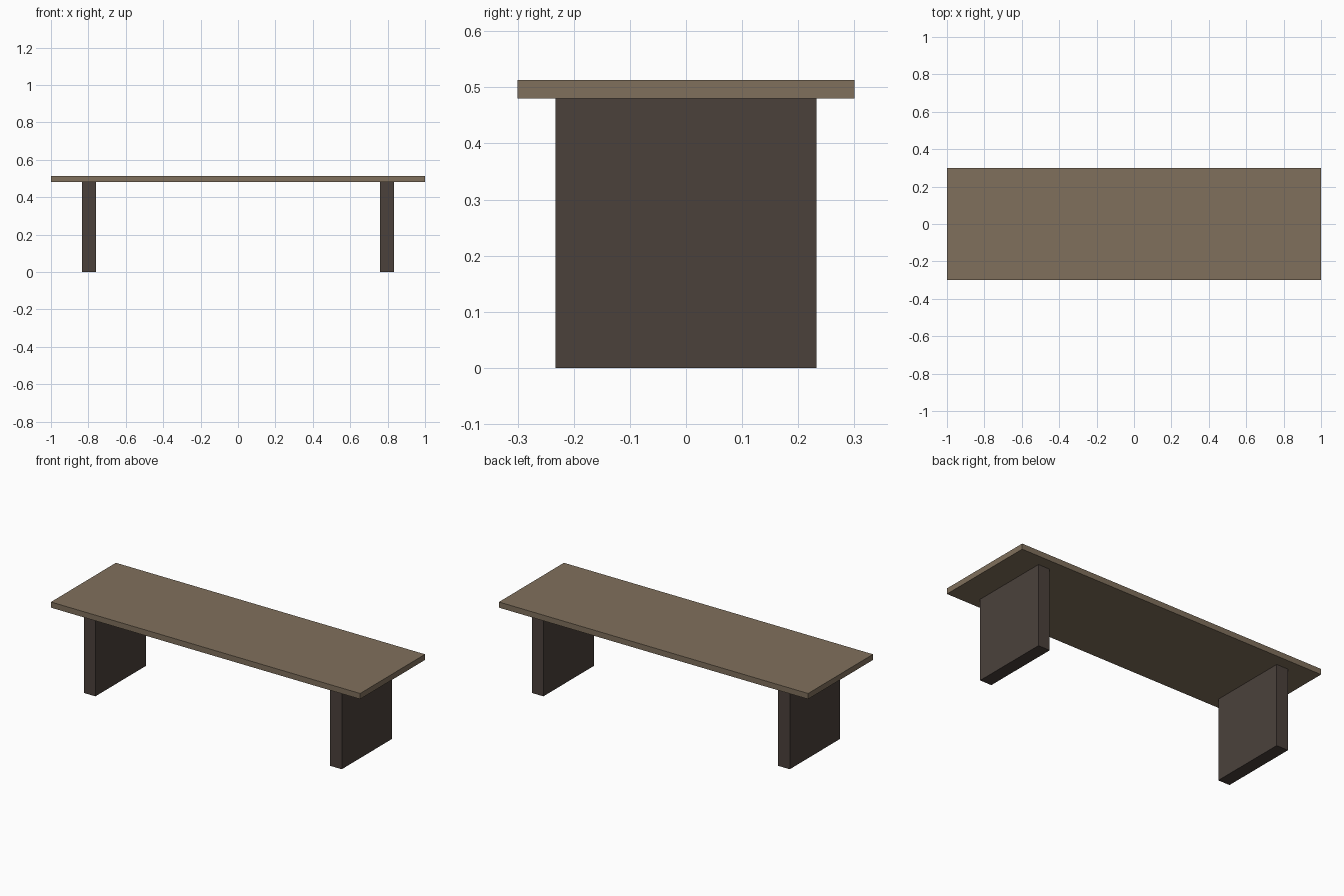
import bpy

# Remove the default cube
default_cube = bpy.data.objects.get("Cube")
if default_cube:
    bpy.data.objects.remove(default_cube, do_unlink=True)


def make_material(name, color):
    mat = bpy.data.materials.new(name)
    mat.use_nodes = True
    mat.diffuse_color = color
    mat.node_tree.nodes["Principled BSDF"].inputs["Base Color"].default_value = color
    return mat


def add_box(name, size, center, mat):
    bpy.ops.mesh.primitive_cube_add(size=1, location=center)
    box = bpy.context.object
    box.name = name
    box.scale = size
    bpy.ops.object.transform_apply(location=False, rotation=False, scale=True)
    box.data.materials.append(mat)
    return box


light_wood = make_material("light brown wood", (0.216, 0.162, 0.107, 1))
dark_wood = make_material("dark brown wood", (0.070, 0.053, 0.044, 1))

leg_height = 0.48
top_thickness = 0.033

# Tabletop slab
add_box("tabletop", (2, 0.6, top_thickness),
        (0, 0, leg_height + top_thickness / 2), light_wood)

# Panel legs, one near each end
for side, x in (("left", 0.797), ("right", -0.797)):
    add_box(side + "_panel_leg", (0.075, 0.466, leg_height),
            (x, 0, leg_height / 2), dark_wood)
